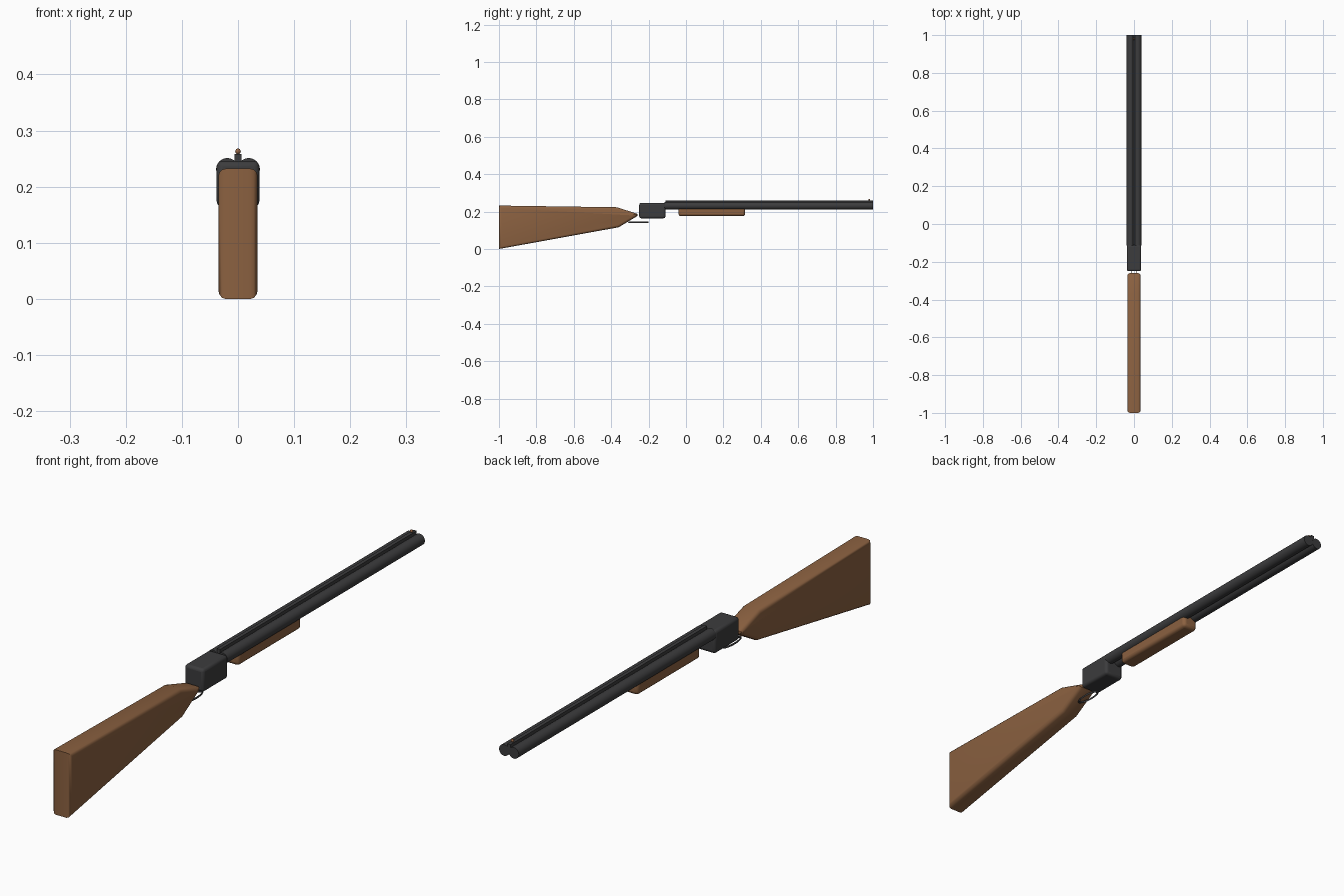
import bpy, bmesh, math

if "Cube" in bpy.data.objects:
    bpy.data.objects.remove(bpy.data.objects["Cube"])

def material(name, rgb):
    m = bpy.data.materials.new(name)
    m.diffuse_color = (*rgb, 1)
    m.use_nodes = True
    m.node_tree.nodes["Principled BSDF"].inputs["Base Color"].default_value = m.diffuse_color
    return m

WOOD = material("walnut_wood", (0.26, 0.12, 0.052))
STEEL = material("dark_steel", (0.045, 0.045, 0.047))
BRASS = material("bead_copper", (0.30, 0.13, 0.06))

def finish(name, mat, angle=40):
    o = bpy.context.object
    o.name = name
    o.data.materials.append(mat)
    bpy.ops.object.transform_apply(location=True, rotation=True, scale=True)
    bpy.ops.object.shade_smooth_by_angle(angle=math.radians(angle))
    return o

def box(name, lo, hi, mat, bevel=0):
    bpy.ops.mesh.primitive_cube_add(size=1, location=[(a + b) / 2 for a, b in zip(lo, hi)])
    bpy.context.object.scale = [b - a for a, b in zip(lo, hi)]
    o = finish(name, mat)
    if bevel:
        mod = o.modifiers.new("bevel", 'BEVEL')
        mod.width, mod.segments = bevel, 3
    return o

def rod(name, x, z, r, y0, y1, mat):
    bpy.ops.mesh.primitive_cylinder_add(vertices=32, radius=r, depth=y1 - y0,
        location=(x, (y0 + y1) / 2, z), rotation=(math.pi / 2, 0, 0))
    return finish(name, mat)

# stock: side profile extruded across x, outline edges rounded
profile = [(-1, 0.0), (-1, 0.232), (-0.37, 0.223), (-0.26, 0.188), (-0.26, 0.176), (-0.36, 0.116)]
bm = bmesh.new()
sides = [[bm.verts.new((x, y, z)) for y, z in profile] for x in (-0.035, 0.035)]
bm.faces.new(sides[0])
bm.faces.new(sides[1][::-1])
n = len(profile)
for i in range(n):
    j = (i + 1) % n
    bm.faces.new((sides[0][i], sides[1][i], sides[1][j], sides[0][j]))
bmesh.ops.recalc_face_normals(bm, faces=bm.faces)
bm.edges.ensure_lookup_table()
rim = [e for e in bm.edges if abs(e.verts[0].co.x - e.verts[1].co.x) < 1e-4]
bmesh.ops.bevel(bm, geom=rim, offset=0.013, offset_type='OFFSET', segments=3,
                profile=0.5, affect='EDGES', clamp_overlap=False)
# keep the narrow tip tidy after rounding
for v in bm.verts:
    v.co.y = min(v.co.y, -0.26)
mesh = bpy.data.meshes.new("stock")
bm.to_mesh(mesh)
bm.free()
stock = bpy.data.objects.new("stock", mesh)
bpy.context.collection.objects.link(stock)
bpy.ops.object.select_all(action='DESELECT')
bpy.context.view_layer.objects.active = stock
stock.select_set(True)
finish("stock", WOOD)

# receiver block and wooden fore-end
box("receiver", (-0.038, -0.25, 0.164), (0.038, -0.11, 0.246), STEEL, 0.01)
box("fore_end", (-0.03, -0.04, 0.176), (0.03, 0.316, 0.226), WOOD, 0.012)

# paired barrels with a sighting rib and front bead
for side, x in (("left", -0.019), ("right", 0.019)):
    rod("barrel_" + side, x, 0.231, 0.02, -0.115, 1.0, STEEL)
box("sighting_rib", (-0.0065, -0.11, 0.24), (0.0065, 1.0, 0.258), STEEL)
bpy.ops.mesh.primitive_uv_sphere_add(segments=16, ring_count=8, radius=0.005, location=(0, 0.98, 0.263))
finish("front_bead", BRASS)

# flat trigger loop beneath the receiver
bpy.ops.mesh.primitive_torus_add(major_segments=32, minor_segments=8, major_radius=0.05,
    minor_radius=0.005, location=(0, -0.255, 0.143))
bpy.context.object.scale = (0.3, 1, 0.8)
finish("trigger_loop", STEEL)
